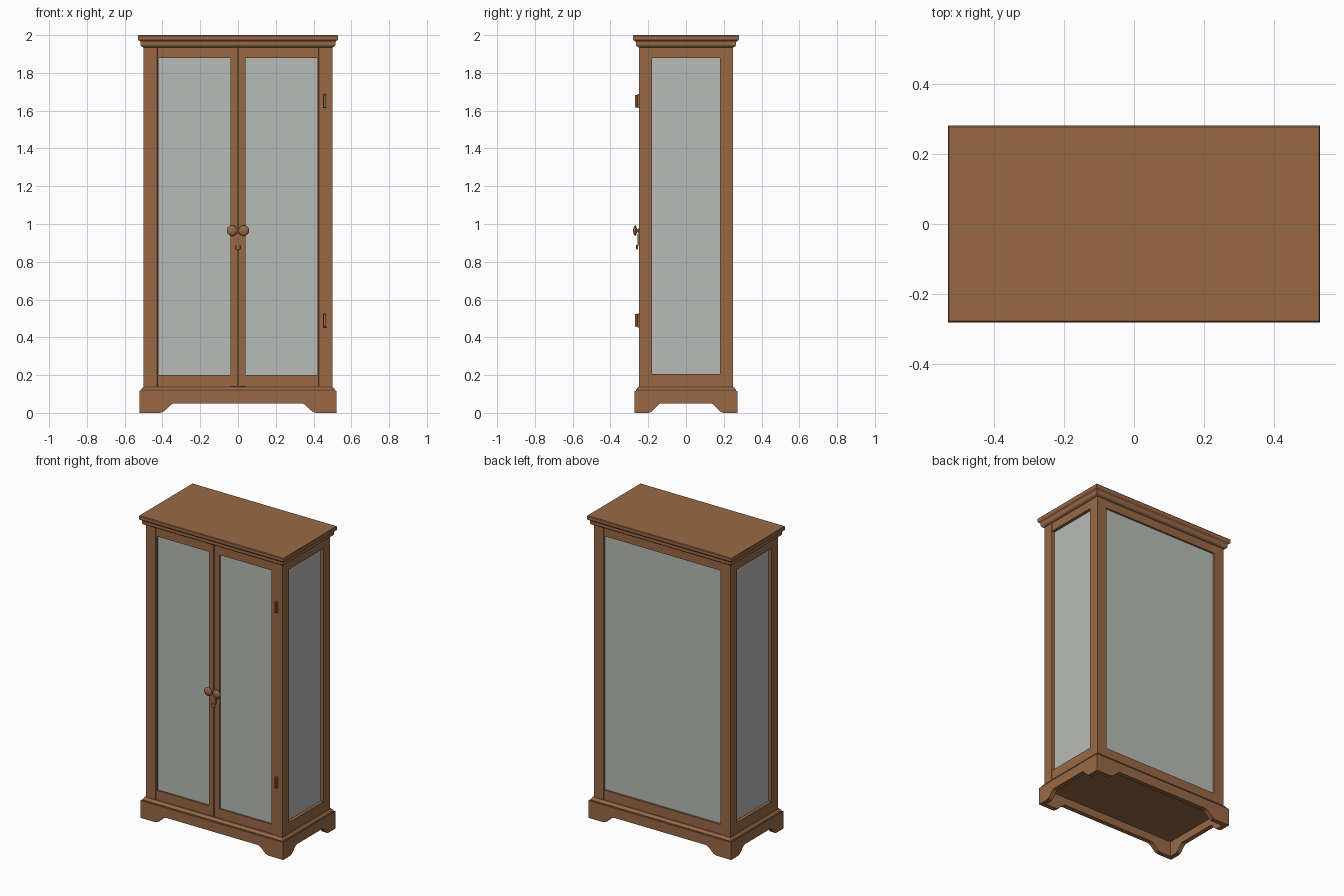
import bpy, bmesh, math
from mathutils import Matrix

if "Cube" in bpy.data.objects:
    bpy.data.objects.remove(bpy.data.objects["Cube"])


def material(name, rgb):
    m = bpy.data.materials.new(name)
    m.use_nodes = True
    m.diffuse_color = (*rgb, 1)
    m.node_tree.nodes["Principled BSDF"].inputs["Base Color"].default_value = (*rgb, 1)
    return m


WOOD = material("brown wood", (0.314, 0.141, 0.061))
GLASS = material("grey glass", (0.485, 0.5, 0.485))


def finish(name, bm, mat):
    bmesh.ops.recalc_face_normals(bm, faces=bm.faces)
    mesh = bpy.data.meshes.new(name)
    bm.to_mesh(mesh)
    bm.free()
    mesh.materials.append(mat)
    ob = bpy.data.objects.new(name, mesh)
    bpy.context.collection.objects.link(ob)
    return ob


def box(name, x, y, z, mat=WOOD, bevel=0.0):
    """Box from three (low, high) ranges."""
    bm = bmesh.new()
    bmesh.ops.create_cube(bm, size=1)
    for v in bm.verts:
        for i, (lo, hi) in enumerate((x, y, z)):
            v.co[i] = (lo + hi) / 2 + v.co[i] * (hi - lo)
    ob = finish(name, bm, mat)
    if bevel:
        mod = ob.modifiers.new("soft edges", "BEVEL")
        mod.width, mod.segments = bevel, 2
    return ob


def span(s, a, b):
    """Range a..b mirrored when s is -1."""
    return (min(s * a, s * b), max(s * a, s * b))


def moulding(name, profile):
    """Rectangular rings of (overhang, height), capped at both ends."""
    bm = bmesh.new()
    rings = [[bm.verts.new((sx * (0.5 + o), sy * (0.25 + o), z))
              for sx, sy in ((-1, -1), (1, -1), (1, 1), (-1, 1))] for o, z in profile]
    for a, b in zip(rings, rings[1:]):
        for i in range(4):
            bm.faces.new((a[i], a[(i + 1) % 4], b[(i + 1) % 4], b[i]))
    bm.faces.new(rings[0])
    bm.faces.new(rings[-1])
    return finish(name, bm, WOOD)


def plinth_board(name, end, foot, arch, near, depth, along_y):
    """Board with an ogee arch cut between its two feet."""
    steps = 8
    curve = [(foot + (arch - foot) * t / steps,
              0.002 + 0.048 * (1 - math.cos(math.pi * t / steps)) / 2) for t in range(steps + 1)]
    half = [(end, 0.115), (end, 0), (foot, 0)] + curve
    outline = half + [(-u, z) for u, z in reversed(half)]
    bm = bmesh.new()
    face = bm.faces.new([bm.verts.new((near, u, z) if along_y else (u, near, z)) for u, z in outline])
    out = bmesh.ops.extrude_face_region(bm, geom=[face])
    move = (depth, 0, 0) if along_y else (0, depth, 0)
    bmesh.ops.translate(bm, vec=move, verts=[g for g in out["geom"] if isinstance(g, bmesh.types.BMVert)])
    return finish(name, bm, WOOD)


def lathe(name, profile, place, segments=24):
    """Revolve (radius, distance) about an axis pointing to the front."""
    bm = bmesh.new()
    verts = [bm.verts.new((r, 0, d)) for r, d in profile]
    edges = [bm.edges.new(p) for p in zip(verts, verts[1:])]
    bmesh.ops.spin(bm, geom=verts + edges, cent=(0, 0, 0), axis=(0, 0, 1),
                   angle=2 * math.pi, steps=segments)
    bmesh.ops.remove_doubles(bm, verts=bm.verts, dist=0.0002)
    bm.transform(Matrix.Translation(place) @ Matrix.Rotation(math.pi / 2, 4, "X"))
    ob = finish(name, bm, WOOD)
    for p in ob.data.polygons:
        p.use_smooth = True
    return ob


# Crown, base cap and floor
moulding("crown", [(0, 1.935), (0.011, 1.94), (0.016, 1.948), (0.016, 1.963), (0.02, 1.969),
                   (0.027, 1.973), (0.03, 1.979), (0.03, 1.996), (0.027, 2.0)])
moulding("base_cap", [(-0.01, 0.1), (0.016, 0.115), (0.016, 0.12), (0.01, 0.128), (0.004, 0.136)])

# Plinth with arched feet
for s, side in ((-1, "front"), (1, "back")):
    plinth_board(side + "_plinth", 0.522, 0.41, 0.335, s * 0.273, -s * 0.03, False)
for s, side in ((-1, "right"), (1, "left")):
    plinth_board(side + "_plinth", 0.243, 0.195, 0.13, s * 0.522, -s * 0.03, True)

# Corner posts
Z0, Z1, G0, G1 = 0.13, 1.938, 0.2, 1.88
for sx, side in ((-1, "right"), (1, "left")):
    for sy, end in ((-1, "front"), (1, "back")):
        box(f"{end}_{side}_post", span(sx, 0.427, 0.5), span(sy, 0.18, 0.25), (Z0, Z1), bevel=0.002)

# Side rails and side glass
for s, side in ((-1, "right"), (1, "left")):
    for part, z in (("bottom", (Z0, G0 + 0.006)), ("top", (G1, Z1))):
        box(f"{side}_{part}_rail", span(s, 0.46, 0.498), (-0.182, 0.182), z)
    box(side + "_glass", span(s, 0.472, 0.478), (-0.181, 0.181), (G0, G1 + 0.003), GLASS)

# Back rails and back glass
for part, z in (("bottom", (Z0, G0)), ("top", (G1, Z1))):
    box(f"back_{part}_rail", (-0.43, 0.43), (0.215, 0.248), z)
box("back_glass", (-0.429, 0.429), (0.23, 0.236), (G0 - 0.003, G1 + 0.003), GLASS)

# Doors with glass, knobs
D = (-0.249, -0.215)
for s, side in ((-1, "right"), (1, "left")):
    box(side + "_door_inner_stile", span(s, 0.003, 0.04), D, (0.138, 1.935), bevel=0.002)
    box(side + "_door_outer_stile", span(s, 0.42, 0.426), D, (0.138, 1.935))
    for part, z in (("bottom", (0.138, G0)), ("top", (G1, 1.935))):
        box(f"{side}_door_{part}_rail", span(s, 0.039, 0.421), D, z)
    box(side + "_door_glass", span(s, 0.038, 0.422), (-0.238, -0.232), (G0 - 0.003, G1 + 0.003), GLASS)
    lathe(side + "_knob", [(0, 0), (0.013, 0), (0.011, 0.004), (0.008, 0.01), (0.018, 0.013),
                           (0.027, 0.017), (0.028, 0.021), (0.023, 0.026), (0.012, 0.03), (0, 0.031)],
          (s * 0.031, -0.249, 0.965))
box("door_stop", (-0.02, 0.02), (-0.214, -0.2), (0.138, 1.935))

# Latch below the knobs
box("latch_bar", (-0.006, 0.016), (-0.258, -0.248), (0.885, 0.95), bevel=0.003)
box("latch_tip", (-0.012, 0.012), (-0.264, -0.254), (0.865, 0.89), bevel=0.003)

# Hinges on the left post
for name, z in (("lower", 0.49), ("upper", 1.65)):
    box(name + "_hinge_plate", (0.449, 0.469), (-0.258, -0.248), (z - 0.037, z + 0.037), bevel=0.002)
    box(name + "_hinge_barrel", (0.452, 0.466), (-0.271, -0.257), (z - 0.034, z + 0.034), bevel=0.004)

# Shelves
for i, z in enumerate((0.63, 1.06, 1.46)):
    box(f"shelf_{i + 1}", (-0.425, 0.425), (-0.18, 0.18), (z - 0.006, z + 0.006), GLASS)
